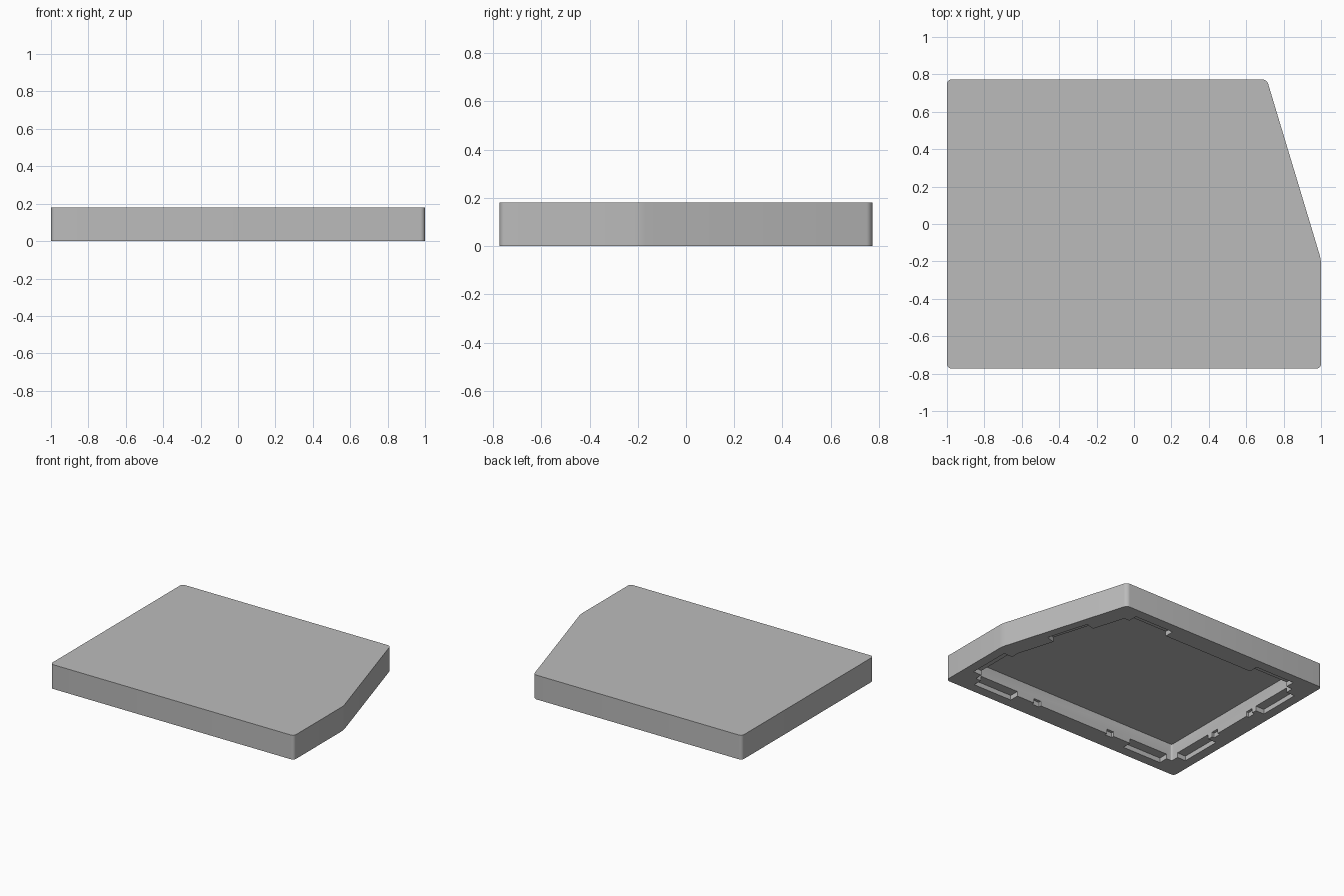
import bpy, bmesh, math
from mathutils import Matrix, Vector

old = bpy.data.objects.get("Cube")
if old:
    bpy.data.objects.remove(old, do_unlink=True)

HEIGHT = 0.18
POCKET = 0.125      # depth of the main pocket
NOTCH = 0.035       # depth of the shallow rim notches

grey = bpy.data.materials.new("plain grey")
grey.use_nodes = True
colour = (0.5, 0.5, 0.5, 1)
grey.diffuse_color = colour
grey.node_tree.nodes["Principled BSDF"].inputs["Base Color"].default_value = colour


def add_object(name, bm):
    bmesh.ops.recalc_face_normals(bm, faces=bm.faces)
    mesh = bpy.data.meshes.new(name)
    bm.to_mesh(mesh)
    bm.free()
    mesh.materials.append(grey)
    obj = bpy.data.objects.new(name, mesh)
    bpy.context.collection.objects.link(obj)
    return obj


def prism(name, outline, z0, z1, radius):
    """Extrude an outline upward and round its vertical edges."""
    bm = bmesh.new()
    base = bm.faces.new([bm.verts.new((x, y, z0)) for x, y in outline])
    top = bmesh.ops.extrude_face_region(bm, geom=[base])["geom"]
    bmesh.ops.translate(bm, vec=(0, 0, z1 - z0),
                        verts=[v for v in top if isinstance(v, bmesh.types.BMVert)])
    upright = [e for e in bm.edges if abs(e.verts[0].co.z - e.verts[1].co.z) > 0.01]
    bmesh.ops.bevel(bm, geom=upright, offset=radius, segments=6,
                    profile=0.5, affect='EDGES')
    return add_object(name, bm)


# Solid body with one slanted corner
body = prism("cover_body", [(-1, -0.773), (1, -0.773), (1, -0.19),
                            (0.71, 0.773), (-1, 0.773)], 0, HEIGHT, 0.025)

# Pocket that follows the outline
pocket = prism("pocket_cutter", [(-0.86, -0.63), (0.86, -0.63), (0.86, -0.19),
                                 (0.615, 0.63), (-0.86, 0.63)], -0.1, POCKET, 0.012)

# Shallow notches around the pocket rim
bm = bmesh.new()


def notch(x, y, angle, length=0.32, reach=0.07):
    """Cut outward from a point on the pocket wall; angle is the outward direction."""
    inner = 0.03
    place = (Matrix.Translation((x, y, NOTCH / 2 - 0.05))
             @ Matrix.Rotation(angle, 4, 'Z')
             @ Matrix.Translation(((reach - inner) / 2, 0, 0))
             @ Matrix.Diagonal((reach + inner, length, NOTCH + 0.1, 1)))
    bmesh.ops.create_cube(bm, size=1, matrix=place)


for side in (-1, 1):
    notch(side * 0.655, -0.63, -math.pi / 2)
    notch(-0.86, side * 0.41, math.pi)
    # small clip notches on the straight walls
    notch(side * 0.32, -0.63, -math.pi / 2, 0.06, 0.02)
    notch(-0.86, side * 0.18, math.pi, 0.06, 0.02)
for x in (-0.65, 0.41):
    notch(x, 0.63, math.pi / 2)
notch(0.86, -0.41, 0)
slant = Vector((0.615 - 0.86, 0.63 + 0.19))
middle = Vector((0.86, -0.19)) + slant * 0.52
notch(middle.x, middle.y, math.atan2(slant.y, slant.x) - math.pi / 2)
notches = add_object("notch_cutter", bm)

# Cut the body, then drop the cutters
bpy.context.view_layer.objects.active = body
for cutter in (pocket, notches):
    cutter.hide_render = True
    mod = body.modifiers.new(cutter.name, 'BOOLEAN')
    mod.operation = 'DIFFERENCE'
    mod.solver = 'EXACT'
    mod.object = cutter
    bpy.ops.object.modifier_apply(modifier=mod.name)
for cutter in (pocket, notches):
    bpy.data.objects.remove(cutter, do_unlink=True)

bpy.ops.object.select_all(action='DESELECT')
body.select_set(True)
bpy.ops.object.shade_smooth_by_angle(angle=math.radians(30))
